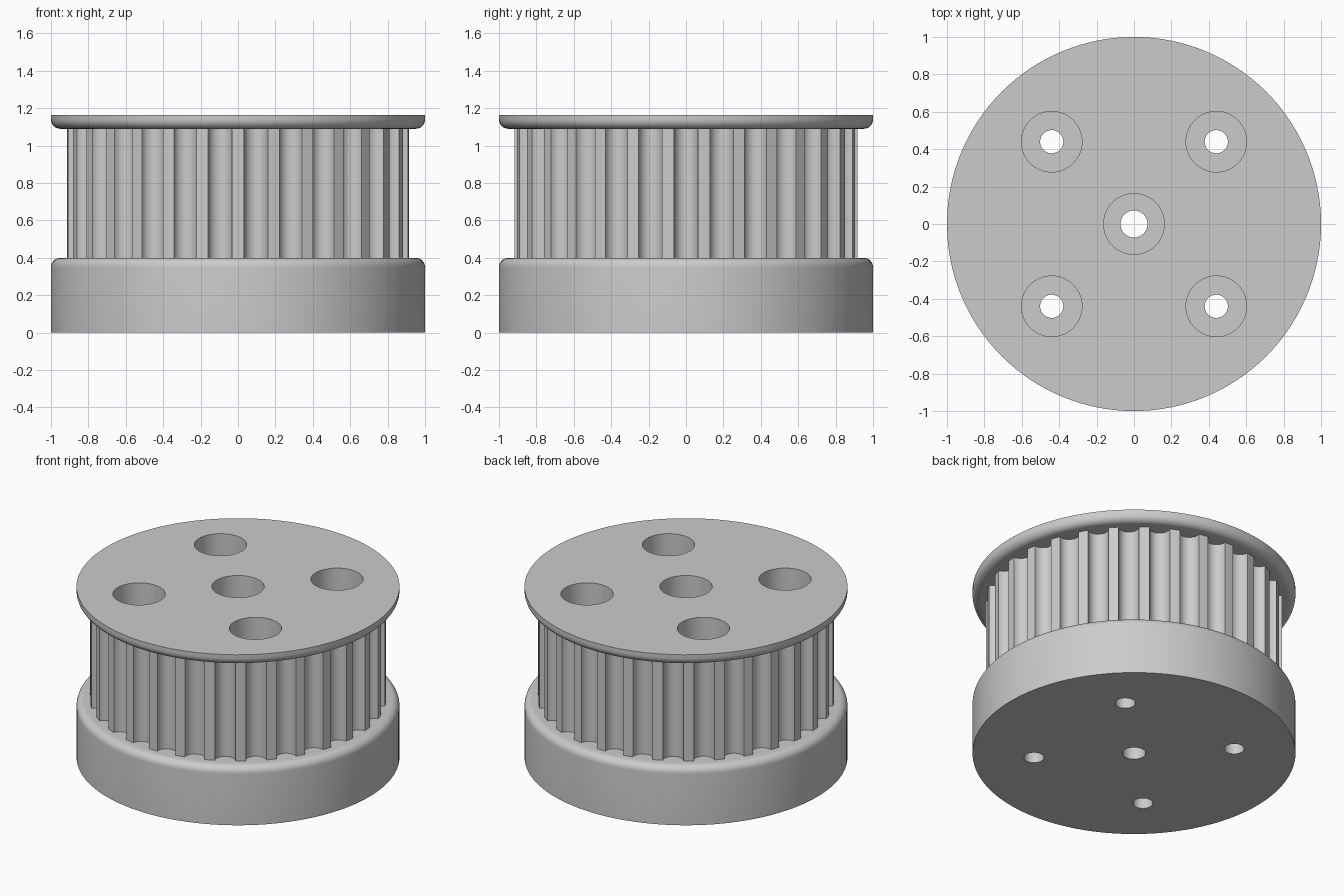
import bpy, bmesh
from math import pi, sin, cos, radians

if "Cube" in bpy.data.objects:
    bpy.data.objects.remove(bpy.data.objects["Cube"])

SEG = 128


def lathe(bm, profile, x=0, y=0, seg=SEG):
    """Closed solid of revolution from (radius, z) points, bottom to top."""
    rings = [[bm.verts.new((x + r * cos(2 * pi * i / seg), y + r * sin(2 * pi * i / seg), z))
              for i in range(seg)] for r, z in profile]
    for a, b in zip(rings, rings[1:]):
        for i in range(seg):
            j = (i + 1) % seg
            bm.faces.new((a[i], a[j], b[j], b[i]))
    bm.faces.new(rings[0][::-1])
    bm.faces.new(rings[-1])


def make(name, bm):
    bmesh.ops.recalc_face_normals(bm, faces=bm.faces)
    me = bpy.data.meshes.new(name)
    bm.to_mesh(me)
    bm.free()
    ob = bpy.data.objects.new(name, me)
    bpy.context.collection.objects.link(ob)
    return ob


def combine(target, other, operation):
    """Apply a boolean and remove the helper object."""
    mod = target.modifiers.new("bool", "BOOLEAN")
    mod.operation, mod.solver, mod.object = operation, "EXACT", other
    bpy.context.view_layer.objects.active = target
    bpy.ops.object.modifier_apply(modifier=mod.name)
    bpy.data.objects.remove(other)


# Base disc with rounded top rim
F = 0.05
arc = [pi / 2 * k / 8 for k in range(9)]
bm = bmesh.new()
lathe(bm, [(1, 0)] + [(1 - F + F * cos(a), 0.4 - F + F * sin(a)) for a in arc])
pulley = make("toothed_pulley", bm)

# Top flange with rounded lower rim
bm = bmesh.new()
lathe(bm, [(1 - F + F * sin(a), 1.09 + F - F * cos(a)) for a in arc] + [(1, 1.165)])
flange = make("top_flange", bm)

# Toothed drum: 30 semicircular grooves, one centred on +x
R, TEETH, HALF = 0.917, 30, radians(4)
gr, gc = R * sin(HALF), R * cos(HALF)
outline = []
for t in range(TEETH):
    c = 2 * pi * t / TEETH
    for k in range(13):
        a = -pi / 2 + pi * k / 12
        px, py = gc - gr * cos(a), gr * sin(a)
        outline.append((px * cos(c) - py * sin(c), px * sin(c) + py * cos(c)))
    outline.append((R * cos(c + pi / TEETH), R * sin(c + pi / TEETH)))
bm = bmesh.new()
low = [bm.verts.new((x, y, 0.2)) for x, y in outline]
high = [bm.verts.new((x, y, 1.13)) for x, y in outline]
for i in range(len(low)):
    j = (i + 1) % len(low)
    bm.faces.new((low[i], low[j], high[j], high[i]))
bm.faces.new(low[::-1])
bm.faces.new(high)
drum = make("toothed_drum", bm)

combine(pulley, drum, "UNION")
combine(pulley, flange, "UNION")

# Counterbored holes: centre shaft and four screws
bm = bmesh.new()
D = 0.44
for x, y, r in [(0, 0, 0.072)] + [(sx * D, sy * D, 0.062) for sx in (-1, 1) for sy in (-1, 1)]:
    lathe(bm, [(r, -0.1), (r, 0.4), (0.162, 0.4), (0.162, 1.3)], x, y, 64)
bores = make("bore_cutter", bm)
bores.hide_render = True
combine(pulley, bores, "DIFFERENCE")

# Plain grey material
grey = bpy.data.materials.new("plain grey")
grey.diffuse_color = (0.6, 0.6, 0.6, 1)
grey.use_nodes = True
grey.node_tree.nodes["Principled BSDF"].inputs["Base Color"].default_value = grey.diffuse_color
pulley.data.materials.clear()
pulley.data.materials.append(grey)
for p in pulley.data.polygons:
    p.material_index = 0

bpy.ops.object.select_all(action="DESELECT")
pulley.select_set(True)
bpy.context.view_layer.objects.active = pulley
bpy.ops.object.shade_smooth_by_angle(angle=radians(30))
